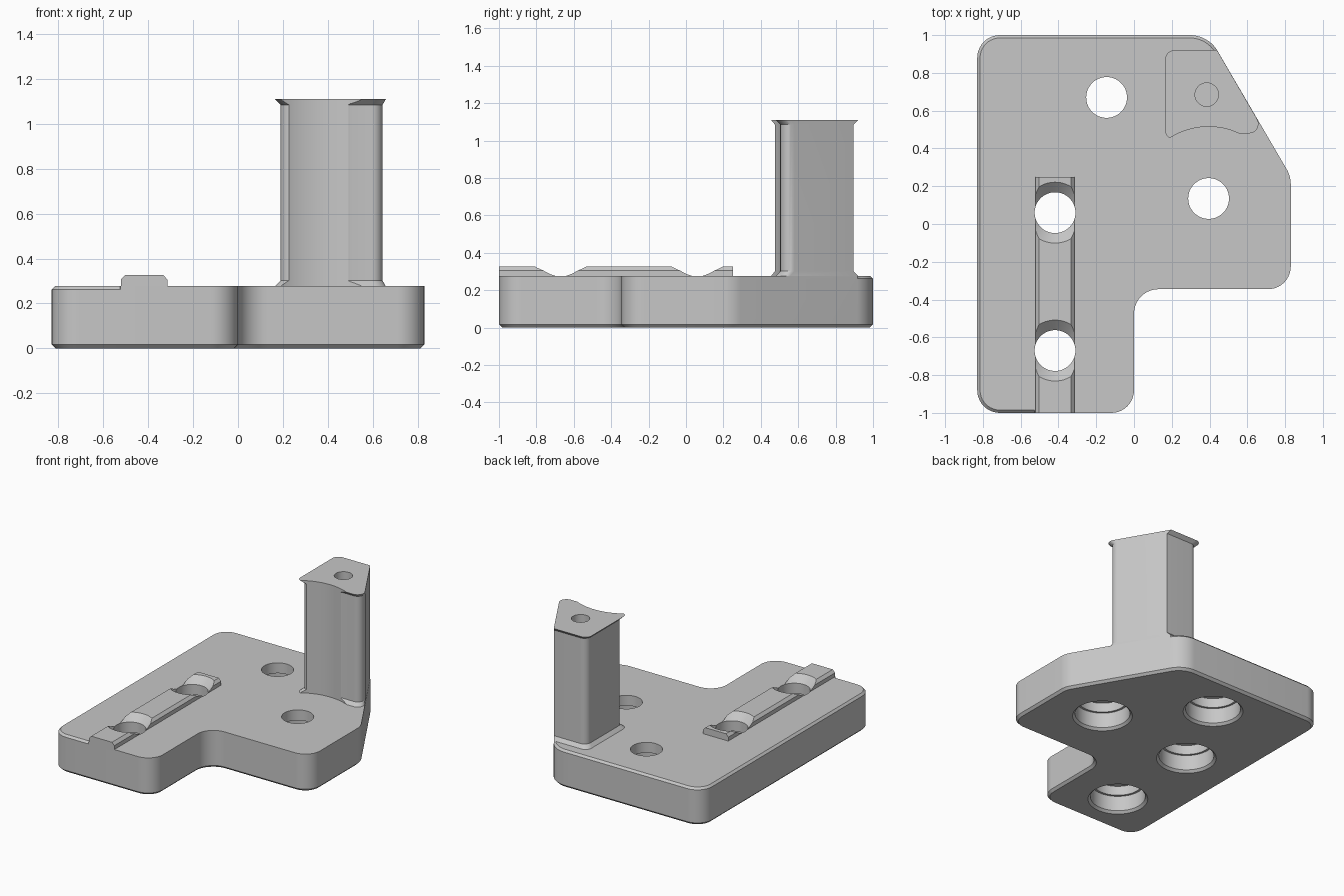
import bpy, bmesh, math
from mathutils import Vector

cube = bpy.data.objects.get("Cube")
if cube:
    bpy.data.objects.remove(cube, do_unlink=True)

grey = bpy.data.materials.new("plain grey")
grey.use_nodes = True
COLOUR = (0.57, 0.57, 0.57, 1)
grey.diffuse_color = COLOUR
grey.node_tree.nodes["Principled BSDF"].inputs["Base Color"].default_value = COLOUR


def rounded(corners, steps=10):
    """Counter-clockwise outline from (x, y, radius) corners."""
    pts, n = [], len(corners)
    for i, (x, y, r) in enumerate(corners):
        p = Vector((x, y))
        if r == 0:
            pts.append(p)
            continue
        a = (Vector(corners[i - 1][:2]) - p).normalized()
        b = (Vector(corners[(i + 1) % n][:2]) - p).normalized()
        half = a.angle(b) / 2
        c = p + (a + b).normalized() * r / math.sin(half)
        t = r / math.tan(half)
        s, e = (p + a * t - c).normalized(), (p + b * t - c).normalized()
        pts += [c + s.slerp(e, k / steps) * r for k in range(steps + 1)]
    return pts


def inset(pts, d, rule=lambda p: True):
    """Move the outline points that satisfy the rule inward by d."""
    out = []
    for i, p in enumerate(pts):
        e1 = (p - pts[i - 1]).normalized()
        e2 = (pts[(i + 1) % len(pts)] - p).normalized()
        n1, n2 = Vector((-e1.y, e1.x)), Vector((-e2.y, e2.x))
        out.append(p + (n1 + n2) * d / (1 + n1.dot(n2)) if rule(p) else p)
    return out


def loft(name, layers):
    """Closed solid through stacked (outline, z) layers."""
    bm = bmesh.new()
    rings = [[bm.verts.new((p[0], p[1], z)) for p in pts] for pts, z in layers]
    for lo, hi in zip(rings, rings[1:]):
        for i in range(len(lo)):
            bm.faces.new((lo[i - 1], lo[i], hi[i], hi[i - 1]))
    bm.faces.new(rings[0][::-1])
    bm.faces.new(rings[-1])
    bmesh.ops.recalc_face_normals(bm, faces=bm.faces)
    me = bpy.data.meshes.new(name)
    bm.to_mesh(me)
    bm.free()
    me.materials.append(grey)
    ob = bpy.data.objects.new(name, me)
    bpy.context.collection.objects.link(ob)
    return ob


def turned(name, centre, profile, sides=64):
    """Round solid from (radius, z) profile points."""
    def ring(r):
        return [Vector(centre) + Vector((math.cos(a), math.sin(a))) * r
                for a in (math.tau * k / sides for k in range(sides))]
    return loft(name, [(ring(r), z) for r, z in profile])


def finish(ob, cutters):
    """Cut the holes, drop the cutters and smooth the round faces."""
    bpy.ops.object.select_all(action='DESELECT')
    bpy.context.view_layer.objects.active = ob
    ob.select_set(True)
    for cutter in cutters:
        cutter.hide_render = True
        mod = ob.modifiers.new("cut", 'BOOLEAN')
        mod.operation, mod.solver, mod.object = 'DIFFERENCE', 'EXACT', cutter
        bpy.ops.object.modifier_apply(modifier=mod.name)
    for cutter in cutters:
        bpy.data.objects.remove(cutter, do_unlink=True)
    bpy.ops.object.shade_smooth_by_angle(angle=math.radians(25))


def slant_x(y):
    """Line of the slanted side shared by plate and post."""
    return 0.44 + (0.92 - y) / 1.72


TOP, RAIL_X = 0.277, -0.418
rail_holes = [(RAIL_X, 0.06), (RAIL_X, -0.67)]
plate_holes = rail_holes + [(-0.145, 0.67), (0.395, 0.135)]

# Base plate with chamfered bottom rim and part of the top rim
outline = rounded([
    (-0.83, -1, 0.12), (-0.526, -1, 0), (-0.524, -1, 0), (0, -1, 0.12),
    (0, -0.345, 0.13), (0.83, -0.345, 0.12), (0.83, 0.253, 0.16),
    (slant_x(1), 1, 0.17), (-0.83, 1, 0.12)])
plate = loft("base_plate", [
    (inset(outline, 0.017), 0), (outline, 0.017), (outline, TOP - 0.015),
    (inset(outline, 0.015, lambda p: p.x < -0.525 or p.y > 0.93), TOP)])

# Stepped screw holes, wide from below
finish(plate, [turned("bore_cutter", c, [
    (0.225, -0.02), (0.188, 0.017), (0.188, 0.13), (0.172, 0.13),
    (0.172, 0.2), (0.108, 0.2), (0.108, 0.4)]) for c in plate_holes])

# Locating rail: chamfered bar along y, countersunk at the two holes
half = 0.104
rail = loft("locating_rail", [
    ([(RAIL_X + sx * w, y) for sx, y in ((-1, -1), (1, -1), (1, 0.25), (-1, 0.25))], z)
    for w, z in ((half, 0.265), (half, 0.306), (half - 0.019, 0.326))])
finish(rail, [turned("countersink_cutter", c, [
    (0.108, 0.1), (0.108, TOP), (0.182, 0.345)]) for c in rail_holes])


# Post: flared at both ends, flush with the slanted side
def post_outline(d):
    low, front, back = 0.45 + d, 0.48 + d, 0.92 - d
    return rounded([
        (0.165 + d, low, 0.045), (0.4, low, 0), (0.5, front, 0),
        (slant_x(front), front, 0.05), (slant_x(back), back, 0),
        (0.165 + d, back, 0.05)])


wide, slim = post_outline(0), post_outline(0.025)
post = loft("post", [(wide, TOP - 0.001), (slim, TOP + 0.025),
                     (slim, 1.085), (wide, 1.11)])

# Concave front of the post and the blind hole in its top
finish(post, [
    turned("concave_cutter", (0.395, 0.135), [(0.38, 0.2), (0.38, 1.2)], 128),
    turned("post_hole_cutter", (0.385, 0.685), [(0.062, 0.75), (0.062, 1.2)], 48)])
